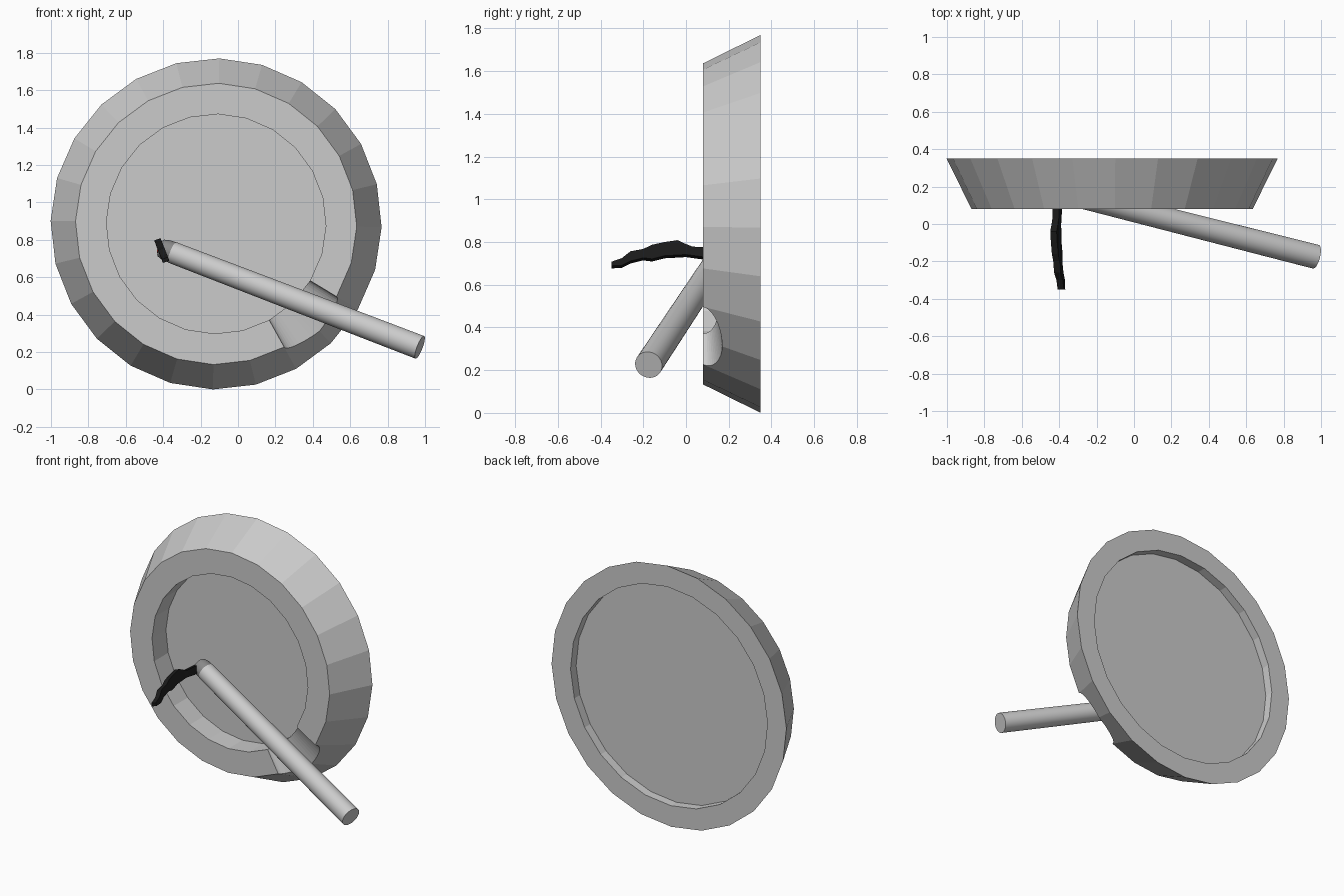
import bpy, bmesh, math
from mathutils import Vector

if "Cube" in bpy.data.objects:
    bpy.data.objects.remove(bpy.data.objects["Cube"])

CX, CZ, SIDES, OFF = -0.117, 0.885, 24, -1.1


def material(name, rgb):
    m = bpy.data.materials.new(name)
    m.diffuse_color = (*rgb, 1)
    m.use_nodes = True
    m.node_tree.nodes["Principled BSDF"].inputs["Base Color"].default_value = m.diffuse_color
    return m


def loft(name, rings, closed=False, smooth=False, mat=None):
    """Skin a list of equal-length point rings; cap the ends unless closed."""
    bm = bmesh.new()
    loops = [[bm.verts.new(p) for p in ring] for ring in rings]
    n = len(loops[0])
    for a, b in zip(loops, loops[1:]):
        for i in range(n):
            j = (i + 1) % n
            bm.faces.new((a[i], a[j], b[j], b[i]))
    bm.faces.new(loops[0])
    bm.faces.new(loops[-1])
    bmesh.ops.recalc_face_normals(bm, faces=bm.faces)
    me = bpy.data.meshes.new(name)
    bm.to_mesh(me)
    bm.free()
    ob = bpy.data.objects.new(name, me)
    bpy.context.collection.objects.link(ob)
    if mat:
        me.materials.append(mat)
    if smooth:
        bpy.ops.object.select_all(action='DESELECT')
        ob.select_set(True)
        bpy.context.view_layer.objects.active = ob
        bpy.ops.object.shade_smooth_by_angle(angle=math.radians(30))
    return ob


def circle(center, u, v, ru, rv, n, start=0.0):
    return [center + u * (ru * math.cos(start + math.tau * i / n))
            + v * (rv * math.sin(start + math.tau * i / n)) for i in range(n)]


X, Y, Z = Vector((1, 0, 0)), Vector((0, 1, 0)), Vector((0, 0, 1))

# Ashtray: dish lathed around the y axis, hollow in front, shallow recess behind
profile = [(0.587, 0.23), (0.587, 0.08), (0.752, 0.08),
           (0.885, 0.35), (0.742, 0.35), (0.742, 0.29)]
tray = loft("ashtray", [circle(Vector((CX, y, CZ)), X, Z, r, r, SIDES, math.radians(OFF))
                        for r, y in profile])

# Rest notch: flattened cone cut radially through the rim
ang = math.radians(OFF - 45)
d = Vector((math.cos(ang), 0, math.sin(ang)))
side = d.cross(Y)
hub = Vector((CX, 0.08, CZ))
cutter = loft("notch_cutter", [circle(hub + d * r, side, Y, r * math.tan(math.radians(15)),
                                      r * 0.113, 48) for r in (0.42, 1.05)])
cutter.hide_render = True
cutter.hide_viewport = True
cut = tray.modifiers.new("notch", 'BOOLEAN')
cut.operation, cut.solver, cut.object = 'DIFFERENCE', 'EXACT', cutter

# Cigarette pieces along one leaning axis
butt = Vector((0.972, -0.175, 0.225))
lit = Vector((-0.35, 0.16, 0.732))
axis = (lit - butt).normalized()
u = axis.cross(Z).normalized()
v = axis.cross(u)
length = (lit - butt).length


def rod(name, parts, mat=None):
    return loft(name, [circle(butt + axis * t, u, v, r, r, 32) for t, r in parts],
                smooth=True, mat=mat)


rod("filter", [(0, 0.065), (0.3, 0.064)])
rod("paper_tube", [(0.3, 0.064), (length, 0.059)])
rod("ash_tip", [(length, 0.058), (length + 0.04, 0.056), (length + 0.068, 0.048)],
    material("ash", (0.25, 0.25, 0.25)))
rod("ember", [(length + 0.066, 0.042), (length + 0.078, 0.03)],
    material("ember_red", (0.8, 0.05, 0.03)))

# Smoke: wavy slanted ribbon rising off the tip (y, z, half height)
path = [(0.19, 0.745, 0.02), (0.08, 0.747, 0.024), (0.03, 0.752, 0.022), (0, 0.76, 0.026),
        (-0.04, 0.768, 0.037), (-0.1, 0.762, 0.034), (-0.16, 0.748, 0.035),
        (-0.2, 0.741, 0.022), (-0.26, 0.728, 0.024), (-0.3, 0.702, 0.018),
        (-0.35, 0.692, 0.01)]
tall = Vector((-0.36, 0, 1)).normalized()
wide = Vector((1, 0, 0.36)).normalized()
rings = []
for y, z, h in path:
    c = Vector((-0.407 - 0.4 * (z - 0.74), y, z))
    rings.append([c + wide * (0.018 * a) + tall * (h * b)
                  for a, b in ((1, 1), (-1, 1), (-1, -1), (1, -1))])
loft("smoke", rings, mat=material("smoke_black", (0.01, 0.01, 0.01)))
